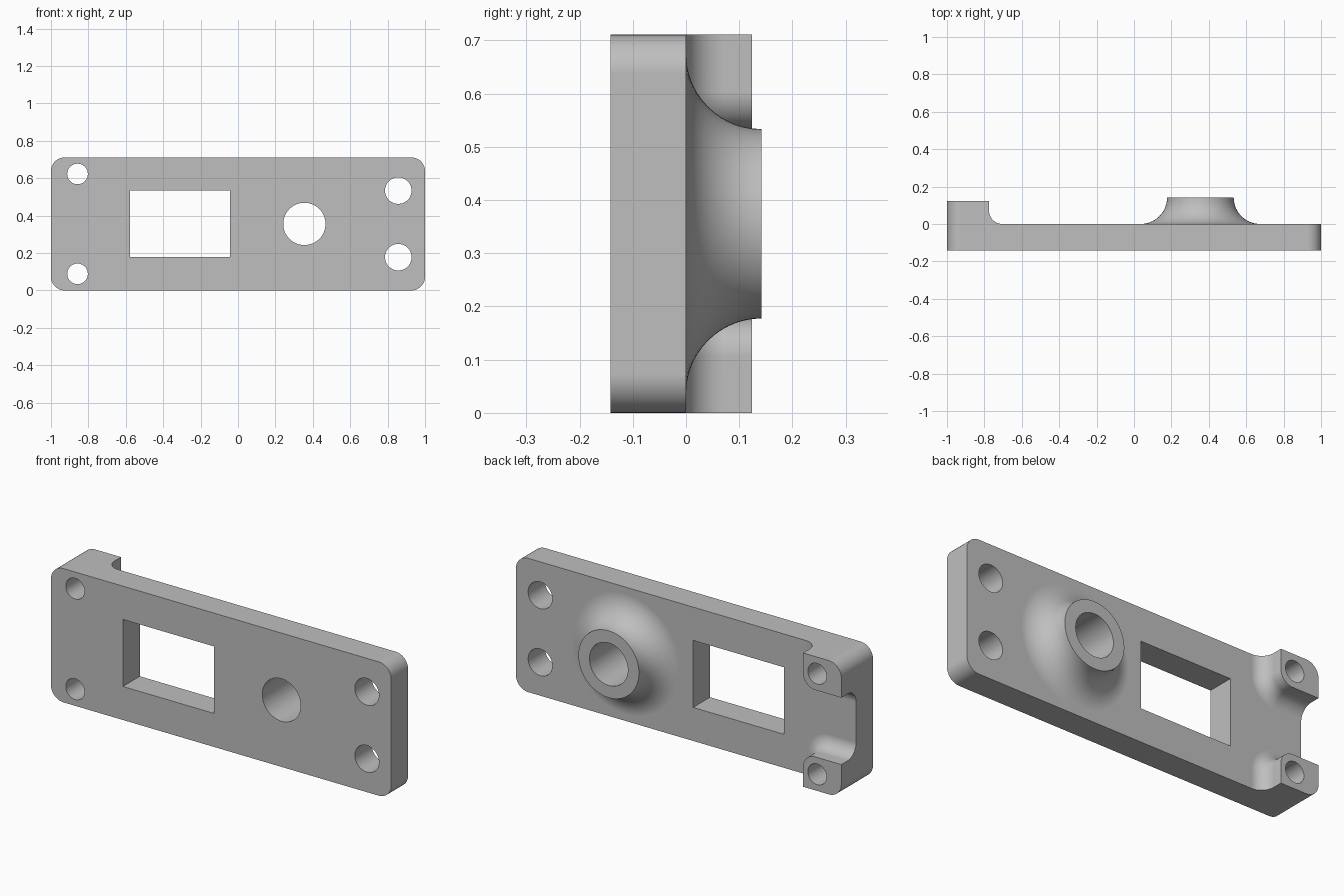
import bpy, bmesh, math
from math import sin, cos, pi, radians

cube = bpy.data.objects.get("Cube")
if cube:
    bpy.data.objects.remove(cube, do_unlink=True)

HEIGHT, THICK, CORNER = 0.711, 0.142, 0.073
BOSS = (0.355, HEIGHT / 2)
STEPS = 14

grey = bpy.data.materials.new("plain grey")
grey.use_nodes = True
colour = (0.52, 0.52, 0.52, 1)
grey.diffuse_color = colour
grey.node_tree.nodes["Principled BSDF"].inputs["Base Color"].default_value = colour


def arc(cx, cz, r, start, steps=10):
    """Quarter turn, counter-clockwise from a start angle in degrees."""
    return [(cx + r * cos(radians(start) + i * pi / 2 / steps),
             cz + r * sin(radians(start) + i * pi / 2 / steps)) for i in range(steps + 1)]


def circle(cx, cz, r, n=64):
    return [(cx + r * cos(2 * pi * i / n), cz + r * sin(2 * pi * i / n)) for i in range(n)]


def loft(name, sections):
    """Closed solid through (y, outline) sections."""
    bm = bmesh.new()
    rings = [[bm.verts.new((x, y, z)) for x, z in outline] for y, outline in sections]
    n = len(rings[0])
    for a, b in zip(rings, rings[1:]):
        for i in range(n):
            j = (i + 1) % n
            bm.faces.new((a[i], a[j], b[j], b[i]))
    bm.faces.new(rings[0])
    bm.faces.new(rings[-1])
    bmesh.ops.recalc_face_normals(bm, faces=bm.faces)
    mesh = bpy.data.meshes.new(name)
    bm.to_mesh(mesh)
    bm.free()
    mesh.materials.append(grey)
    obj = bpy.data.objects.new(name, mesh)
    bpy.context.collection.objects.link(obj)
    return obj


def combine(target, other, operation):
    """Apply a boolean and discard the helper."""
    bpy.context.view_layer.objects.active = target
    mod = target.modifiers.new("boolean", 'BOOLEAN')
    mod.operation, mod.solver, mod.object = operation, 'EXACT', other
    bpy.ops.object.modifier_apply(modifier=mod.name)
    bpy.data.objects.remove(other, do_unlink=True)


def flare(radius):
    """(y, outward offset) pairs of a concave fillet rising from the plate."""
    return [(radius * (1 - cos(t)), radius * (1 - sin(t)))
            for t in (i * pi / 2 / STEPS for i in range(STEPS + 1))]


# Plate with rounded corners
c = CORNER
plate = loft("mounting_plate", [(y, arc(1 - c, HEIGHT - c, c, 0) + arc(c - 1, HEIGHT - c, c, 90)
                                 + arc(c - 1, c, c, 180) + arc(1 - c, c, c, 270))
                                for y in (-THICK, 0)])

# Flared round boss
levels = [(-0.05, 0.142)] + flare(0.142)
combine(plate, loft("boss", [(y, circle(*BOSS, 0.178 + off)) for y, off in levels]), 'UNION')


# Filleted corner posts, mirrored top and bottom
def post_outline(off, flip):
    x, z, r = -0.775 + off, 0.178 + off, 0.071 + off
    pts = arc(c - 1, c, c, 180) + [(x, 0)] + arc(x - r, z - r, r, 0) + [(-1, z)]
    return [(px, HEIGHT - pz if flip else pz) for px, pz in pts]


for flip in (False, True):
    levels = [(-0.05, 0.071)] + flare(0.071) + [(0.124, 0)]
    post = loft("corner_post", [(y, post_outline(off, flip)) for y, off in levels])
    combine(plate, post, 'UNION')

# Bore, bolt holes and rectangular window
holes = [(*BOSS, 0.113)]
for side in (-1, 1):
    holes.append((-0.858, HEIGHT / 2 + side * 0.267, 0.055))
    holes.append((0.857, HEIGHT / 2 + side * 0.178, 0.071))
for x, z, r in holes:
    combine(plate, loft("hole", [(y, circle(x, z, r)) for y in (-0.3, 0.3)]), 'DIFFERENCE')
window = [(-0.577, 0.178), (-0.042, 0.178), (-0.042, 0.534), (-0.577, 0.534)]
combine(plate, loft("window", [(y, window) for y in (-0.3, 0.3)]), 'DIFFERENCE')

# Smooth curves, crisp edges
bpy.ops.object.select_all(action='DESELECT')
plate.select_set(True)
bpy.context.view_layer.objects.active = plate
bpy.ops.object.shade_smooth_by_angle(angle=radians(30))
normals = plate.modifiers.new("flat_face_normals", 'WEIGHTED_NORMAL')
normals.keep_sharp = True
